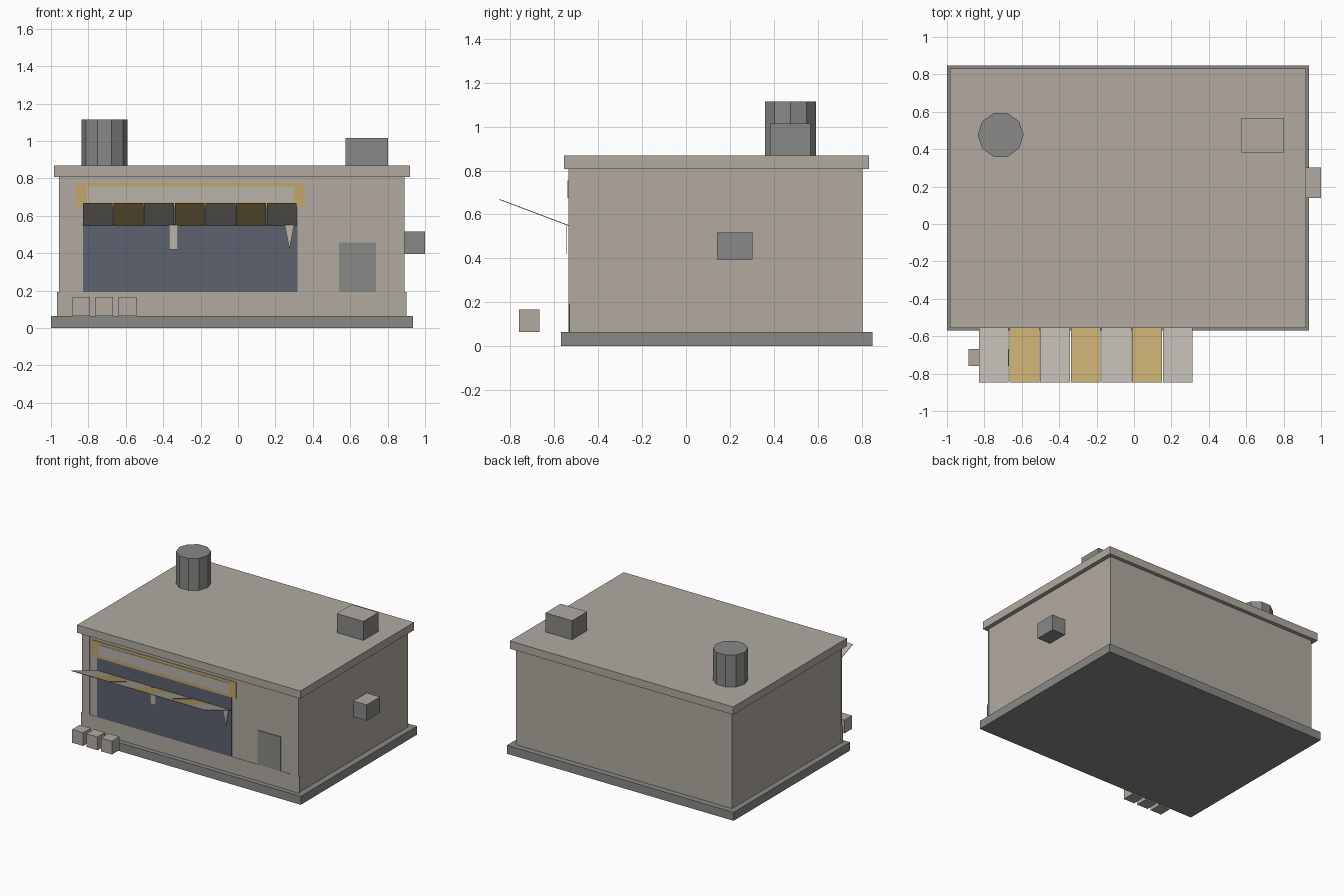
import bpy, bmesh, math
from mathutils import Matrix

if "Cube" in bpy.data.objects:
    bpy.data.objects.remove(bpy.data.objects["Cube"], do_unlink=True)


def material(name, r, g, b):
    m = bpy.data.materials.new(name)
    m.use_nodes = True
    m.diffuse_color = (r, g, b, 1)
    m.node_tree.nodes["Principled BSDF"].inputs["Base Color"].default_value = (r, g, b, 1)
    return m


TAN = material("warm plaster", 0.44, 0.40, 0.355)
GREY = material("concrete grey", 0.25, 0.25, 0.24)
GOLD = material("mustard", 0.53, 0.39, 0.155)
PALE = material("pale cloth", 0.48, 0.455, 0.41)
GLASS = material("blue grey glass", 0.107, 0.122, 0.156)


def finish(name, bm, *mats):
    bmesh.ops.recalc_face_normals(bm, faces=bm.faces[:])
    mesh = bpy.data.meshes.new(name)
    bm.to_mesh(mesh)
    bm.free()
    for m in mats:
        mesh.materials.append(m)
    obj = bpy.data.objects.new(name, mesh)
    bpy.context.scene.collection.objects.link(obj)
    return obj


def box(name, x, y, z, mat, top=None):
    """Box from (low, high) ranges, with an optional colour for the top face."""
    bm = bmesh.new()
    size = [b - a for a, b in (x, y, z)]
    mid = [(a + b) / 2 for a, b in (x, y, z)]
    bmesh.ops.create_cube(bm, size=1, matrix=Matrix.Translation(mid) @ Matrix.Diagonal((*size, 1)))
    bm.normal_update()
    if top:
        for f in bm.faces:
            f.material_index = int(f.normal.z > 0.9)
    return finish(name, bm, mat, *([top] if top else []))


def extrude(name, points, offset, mat):
    """Solid made by pushing a flat outline along an offset."""
    bm = bmesh.new()
    face = bm.faces.new([bm.verts.new(p) for p in points])
    out = bmesh.ops.extrude_face_region(bm, geom=[face])
    moved = [g for g in out["geom"] if isinstance(g, bmesh.types.BMVert)]
    bmesh.ops.translate(bm, verts=moved, vec=offset)
    return finish(name, bm, mat)


# Building shell
FRONT = -0.53
box("base_slab", (-1, 0.935), (-0.57, 0.848), (0, 0.065), GREY)
box("walls", (-0.955, 0.888), (FRONT, 0.803), (0.065, 0.81), TAN)
box("roof_slab", (-0.985, 0.92), (-0.555, 0.832), (0.808, 0.868), TAN)


def plate(name, x, z, mat, depth):
    return box(name, x, (FRONT - depth, FRONT + 0.002), z, mat)


# Shop front
plate("lower_panel", (-0.967, 0.9), (0.065, 0.192), TAN, 0.003)
plate("right_pillar", (-0.958, -0.892), (0.065, 0.808), TAN, 0.006)
plate("left_pillar", (0.823, 0.89), (0.065, 0.808), TAN, 0.006)
plate("shop_window", (-0.83, 0.318), (0.192, 0.65), GLASS, 0.005)
plate("wall_hatch", (0.54, 0.737), (0.192, 0.457), GREY, 0.005)
plate("sign_frame", (-0.872, 0.358), (0.65, 0.776), GOLD, 0.006)
plate("sign_board", (-0.808, 0.3), (0.675, 0.755), PALE, 0.009)

# Striped awning, tilted up towards the street
STRIPS, START, PITCH = 7, -0.83, 0.164
for i in range(STRIPS):
    a = START + i * PITCH
    b = a + PITCH - 0.004
    outline = [(a, -0.848, 0.67), (b, -0.848, 0.67), (b, FRONT, 0.55), (a, FRONT, 0.55)]
    extrude(f"awning_strip_{i + 1}", outline, (0, 0, -0.004), GOLD if i % 2 else PALE)

# Cloth scraps hanging under the awning
Y = FRONT - 0.015
extrude("hanging_tag", [(-0.37, Y, 0.42), (-0.32, Y, 0.42), (-0.32, Y, 0.55), (-0.37, Y, 0.55)],
        (0, 0.004, 0), PALE)
extrude("hanging_pennant", [(0.275, Y, 0.42), (0.3, Y, 0.55), (0.25, Y, 0.55)],
        (0, 0.004, 0), PALE)

# Crates in front of the shop
for i in range(3):
    x = -0.885 + i * 0.123
    box(f"crate_{i + 1}", (x, x + 0.095), (-0.76, -0.667), (0.065, 0.167), TAN)

# Roof and wall units
box("roof_vent", (0.575, 0.802), (0.383, 0.567), (0.866, 1.015), GREY, TAN)
box("wall_unit", (0.886, 1), (0.14, 0.303), (0.395, 0.517), GREY, TAN)

# Ten-sided chimney
bm = bmesh.new()
bmesh.ops.create_cone(bm, cap_ends=True, segments=10, radius1=0.1225, radius2=0.1225, depth=0.249,
                      matrix=Matrix.Translation((-0.713, 0.476, 0.9905)) @ Matrix.Rotation(math.pi / 2, 4, "Z"))
finish("chimney", bm, GREY)
